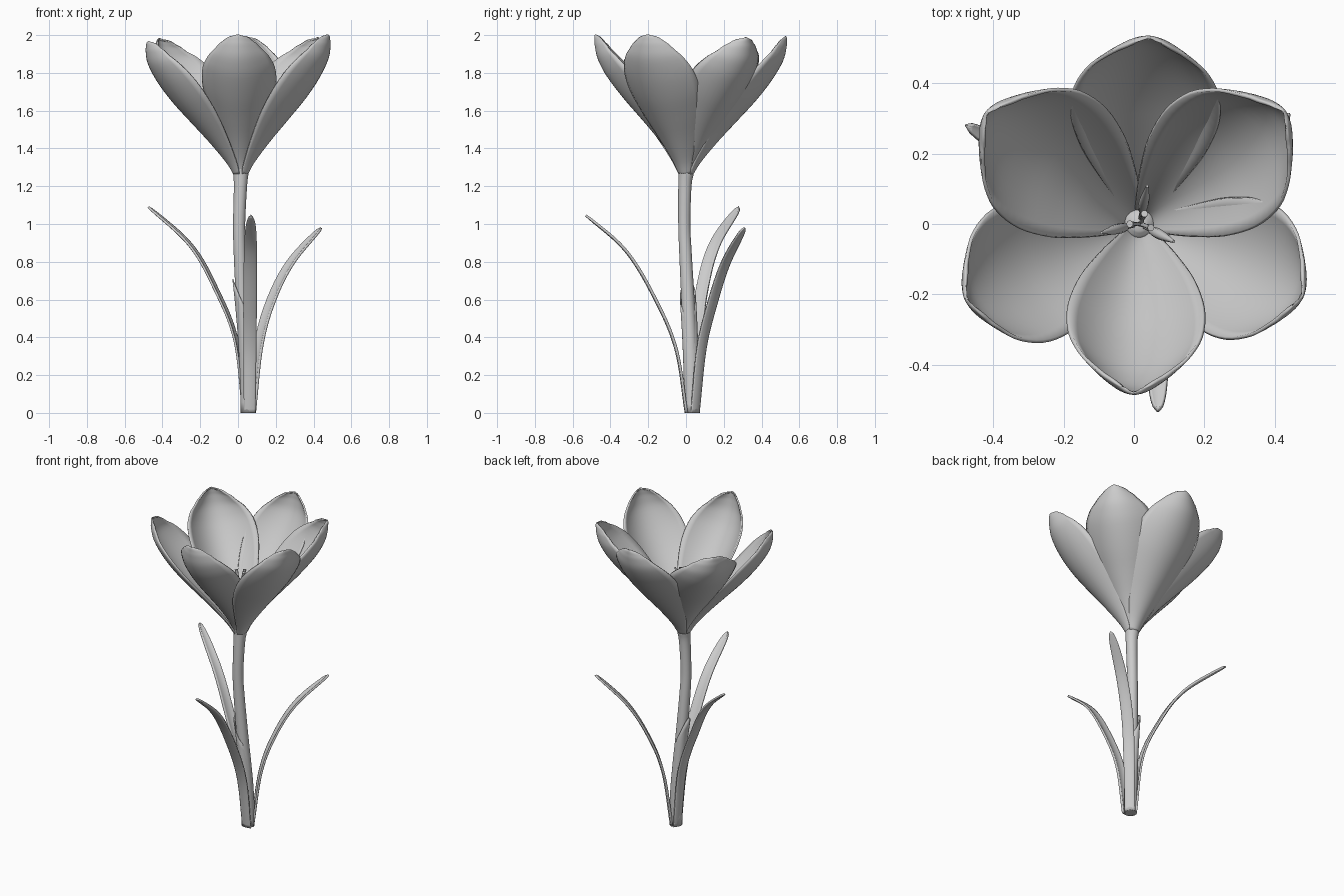
import bpy
from math import sin, cos, pi, radians
from mathutils import Vector

if "Cube" in bpy.data.objects:
    bpy.data.objects.remove(bpy.data.objects["Cube"])


def spline(pts, n=4):
    """Catmull-Rom curve through points of any dimension."""
    pts = [Vector(p) for p in pts]
    ext = [2 * pts[0] - pts[1]] + pts + [2 * pts[-1] - pts[-2]]
    out = []
    for a, b, c, d in zip(ext, ext[1:], ext[2:], ext[3:]):
        for k in range(n):
            t = k / n
            out.append(0.5 * (2 * b + (c - a) * t + (2 * a - 5 * b + 4 * c - d) * t ** 2
                              + (3 * b - a - 3 * c + d) * t ** 3))
    return out + [pts[-1]]


def make_object(name, rows, closed=False, caps=False, thickness=0):
    """Skin rows of points into a smooth surface."""
    n = len(rows[0])
    verts = [p for row in rows for p in row]
    faces = []
    for i in range(len(rows) - 1):
        for j in range(n if closed else n - 1):
            k = (j + 1) % n
            faces.append((i * n + j, i * n + k, (i + 1) * n + k, (i + 1) * n + j))
    if caps:
        faces.append(tuple(reversed(range(n))))
        faces.append(tuple(range(len(verts) - n, len(verts))))
    mesh = bpy.data.meshes.new(name)
    mesh.from_pydata(verts, [], faces)
    obj = bpy.data.objects.new(name, mesh)
    bpy.context.collection.objects.link(obj)
    if thickness:
        mod = obj.modifiers.new("thickness", 'SOLIDIFY')
        mod.thickness = thickness
        mod.offset = 0
    bpy.ops.object.select_all(action='DESELECT')
    obj.select_set(True)
    bpy.context.view_layer.objects.active = obj
    bpy.ops.object.shade_smooth_by_angle(angle=radians(50))
    return obj


def tube(name, pts, sides=16, n=4):
    """Round tube; points are (x, y, z, radius)."""
    path = spline([p[:3] for p in pts], n)
    radii = [max(r[0], 0.001) for r in spline([(p[3], 0) for p in pts], n)]
    rows = []
    for i, (p, r) in enumerate(zip(path, radii)):
        t = (path[min(i + 1, len(path) - 1)] - path[max(i - 1, 0)]).normalized()
        if i == 0:
            t = Vector((0, 0, 1))
        u = Vector((0, 1, 0)).cross(t).normalized()
        v = t.cross(u)
        rows.append([p + r * (cos(a) * u + sin(a) * v)
                     for a in (2 * pi * k / sides for k in range(sides))])
    return make_object(name, rows, closed=True, caps=True)


CENTRE = Vector((0.015, 0, 0))

# Petals: profile of (relative radius, height, relative half width)
PETAL = [(.06, 1.26, .15), (.14, 1.33, .28), (.31, 1.44, .55), (.50, 1.55, .82),
         (.69, 1.66, .98), (.85, 1.77, .96), (.96, 1.87, .76), (.995, 1.94, .52),
         (1.0, 1.975, .34), (1.0, 1.993, .18), (.995, 2.0, .01)]


def petal(name, angle, reach, half, top, cup, tuck=0):
    d = Vector((cos(radians(angle)), sin(radians(angle)), 0))
    side = Vector((-d.y, d.x, 0))
    prof = [Vector((r * reach - tuck * sin(pi * min(max((z - 1.2) / .6, 0), 1)),
                    1.26 + (z - 1.26) * (top - 1.26) / .74, w * half))
            for r, z, w in spline(PETAL)]
    rows = []
    for i, (r, z, w) in enumerate(prof):
        a, b = prof[max(i - 1, 0)], prof[min(i + 1, len(prof) - 1)]
        t = Vector((b.x - a.x, b.y - a.y)).normalized()
        row = []
        for k in range(17):
            s = k / 8 - 1
            lift = cup * w * s * s          # edges curl towards the middle
            row.append(CENTRE + d * (r - t.y * lift) + side * (s * w)
                       + Vector((0, 0, z + t.x * lift)))
        rows.append(row)
    make_object(name, rows, thickness=0.01)


petal("inner_petal_front", -92, .48, .195, 2.0, .6, .016)
petal("inner_petal_left", 144, .535, .212, 1.98, .6, .016)
petal("inner_petal_right", 38, .52, .212, 1.985, .6, .016)
petal("outer_petal_back", 87, .53, .212, 1.99, .45)
petal("outer_petal_left", 203.5, .535, .205, 1.965, .45)
petal("outer_petal_right", -24, .505, .205, 2.0, .45)

# Stem
tube("stem", [(.05, .03, 0, .035), (.045, .025, .3, .036), (.024, .01, .6, .035),
              (.01, -.003, .85, .033), (.006, -.009, 1.0, .032), (.013, -.006, 1.2, .035),
              (.015, 0, 1.27, .041), (.015, 0, 1.30, .042), (.015, 0, 1.32, .02)], 24)

# Sheath around the stem with a slanted mouth
rows = []
for i in range(13):
    f = i / 12
    row = []
    for k in range(24):
        a = 2 * pi * k / 24
        z = f * (.54 + .17 * ((1 - cos(a)) / 2) ** 1.3)
        cx, cy = .053 - .04 * f ** 2, .03 - .02 * f ** 2
        r = .037 + .004 * f
        row.append(Vector((cx + r * cos(a), cy + r * sin(a), z)))
    rows.append(row)
make_object("stem_sheath", rows, closed=True, thickness=0.004)


# Leaves: arched strips with a shallow channel and a rounded tip
def leaf(name, pts, half, facing):
    path = spline(pts, 16)
    flat = Vector((cos(radians(facing)), sin(radians(facing)), 0))
    side = Vector((-flat.y, flat.x, 0))
    rows = []
    last = len(path) - 1
    for i, p in enumerate(path):
        f = i / last
        t = (path[min(i + 1, last)] - path[max(i - 1, 0)]).normalized()
        up = t.cross(side).normalized()
        if up.dot(flat) > 0:
            up = -up
        if i == 0:
            up = -flat
        w = half * (.85 + .15 * sin(pi * f)) * max(1 - f ** 14, .0004) ** .5
        rows.append([p + side * (s * w) + up * (.2 * w * s * s)
                     for s in (k / 4 - 1 for k in range(9))])
    make_object(name, rows, thickness=0.012)


leaf("leaf_front", [(.062, -.001, 0), (.063, -.055, .335), (.064, -.165, .6),
                    (.066, -.32, .855), (.068, -.53, 1.045)], .034, -90)
leaf("leaf_left", [(.03, .045, 0), (-.015, .055, .38), (-.12, .085, .65),
                   (-.255, .15, .885), (-.475, .28, 1.09)], .033, 165)
leaf("leaf_right", [(.075, .05, 0), (.11, .085, .34), (.17, .14, .57),
                    (.275, .21, .785), (.44, .31, .98)], .033, 42)

# Stamens: thin filament with a tapered anther
for k, ang in enumerate((78, 193, -27)):
    d = Vector((cos(radians(ang)), sin(radians(ang)), 0))
    at = lambda r, z, w: (*(CENTRE + d * r + Vector((0, 0, z))), w)
    tube(f"stamen_{k + 1}", [at(.015, 1.29, .007), at(.035, 1.44, .007), at(.045, 1.48, .013),
                             at(.07, 1.55, .014), at(.11, 1.64, .004)], 10)

# Pistil: column splitting into three knobbed branches
c = (CENTRE.x + .004, 0)
tube("pistil_column", [(*c, 1.3, .009), (*c, 1.45, .009), (*c, 1.56, .009)], 10)
for k, ang in enumerate((180, -20, 70)):
    x, y = cos(radians(ang)), sin(radians(ang))
    tube(f"pistil_branch_{k + 1}",
         [(c[0] + x * r, y * r, z, w) for r, z, w in
          ((0, 1.54, .007), (.015, 1.6, .006), (.026, 1.65, .008), (.031, 1.67, .01))], 10)
